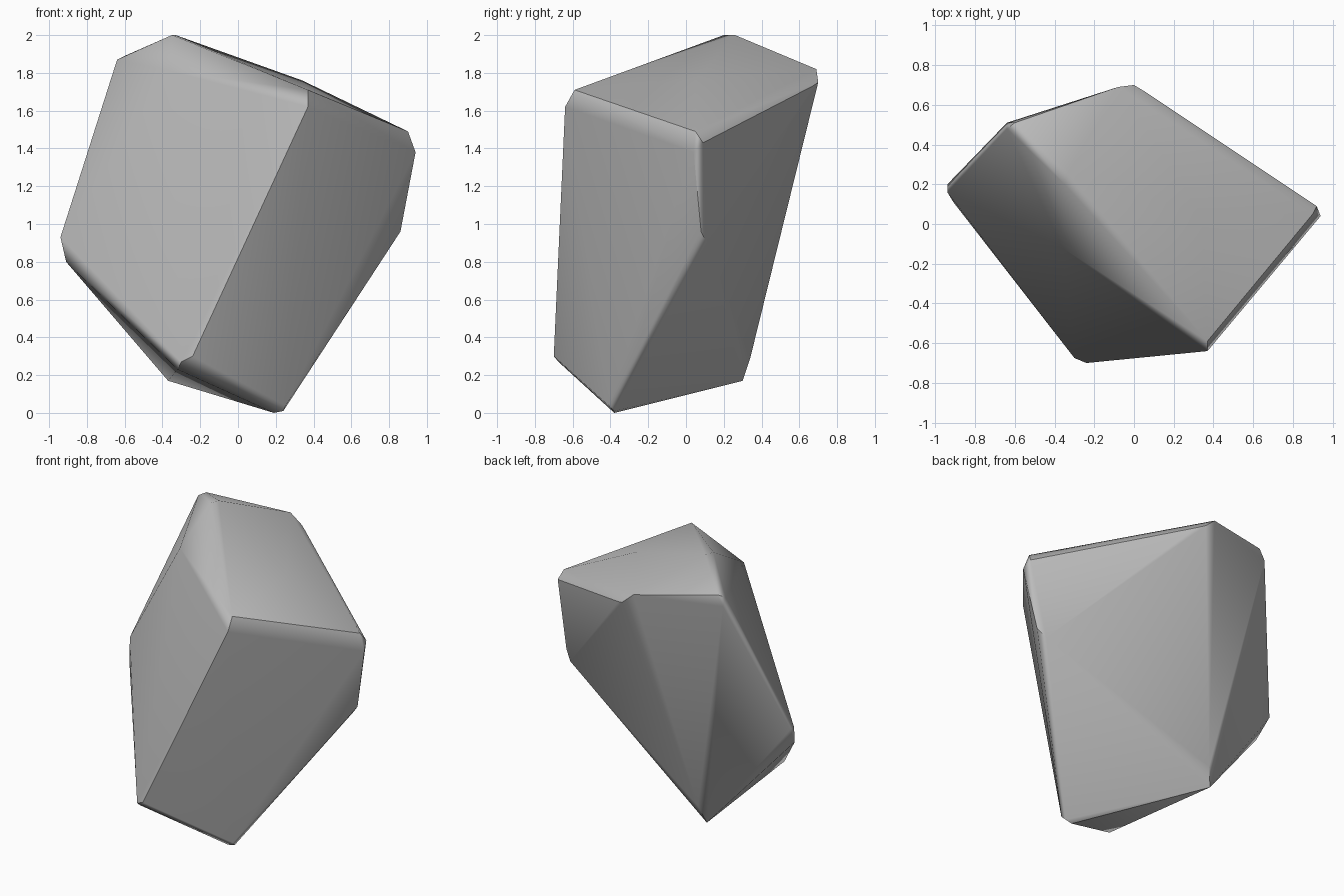
import bpy, bmesh, math

cube = bpy.data.objects.get("Cube")
if cube:
    bpy.data.objects.remove(cube, do_unlink=True)

# Stone colour
stone = bpy.data.materials.new("stone_grey")
stone.use_nodes = True
grey = (0.5, 0.5, 0.5, 1)
stone.diffuse_color = grey
bsdf = stone.node_tree.nodes["Principled BSDF"]
bsdf.inputs["Base Color"].default_value = grey
bsdf.inputs["Roughness"].default_value = 0.9

# Chipped corners of the boulder, each a small cluster of points
corners = {
    "peak": [(-.35, .2, 2), (-.33, .26, 2), (-.36, -.12, 1.81)],
    "crown": [(.34, .05, 1.76)],
    "left_shoulder": [(-.64, .48, 1.87), (-.64, .51, 1.82), (-.6, .51, 1.89)],
    "back_top": [(-.08, .69, 1.82), (0, .7, 1.75), (.05, .67, 1.73)],
    "side_top": [(.9, .05, 1.49), (.92, .09, 1.43), (.94, .04, 1.38)],
    "side_low": [(.86, .08, .96), (.81, .11, .9)],
    "front_top": [(.37, -.59, 1.71), (.37, -.64, 1.62)],
    "front_low": [(-.24, -.7, .3), (-.3, -.675, .27), (-.32, -.62, .23)],
    "foot": [(.25, -.41, .04), (.19, -.38, 0), (.24, -.38, .01)],
    "back_low": [(-.37, .3, .17), (-.33, .34, .29)],
    "left_side": [(-.94, .16, .93), (-.94, .2, .93), (-.91, .11, .8)],
}

# Boulder: convex skin stretched around the corners
bm = bmesh.new()
for cluster in corners.values():
    for point in cluster:
        bm.verts.new(point)
bmesh.ops.convex_hull(bm, input=bm.verts)
bmesh.ops.delete(bm, geom=[v for v in bm.verts if not v.link_faces],
                 context="VERTS")
bmesh.ops.recalc_face_normals(bm, faces=bm.faces)

mesh = bpy.data.meshes.new("boulder")
bm.to_mesh(mesh)
bm.free()
mesh.materials.append(stone)
mesh.shade_smooth()
mesh.set_sharp_from_angle(angle=math.radians(38))
boulder = bpy.data.objects.new("boulder", mesh)
bpy.context.collection.objects.link(boulder)

# Keep the broad faces flat and the worn ridges soft
soften = boulder.modifiers.new("soft_ridges", "WEIGHTED_NORMAL")
soften.keep_sharp = True
